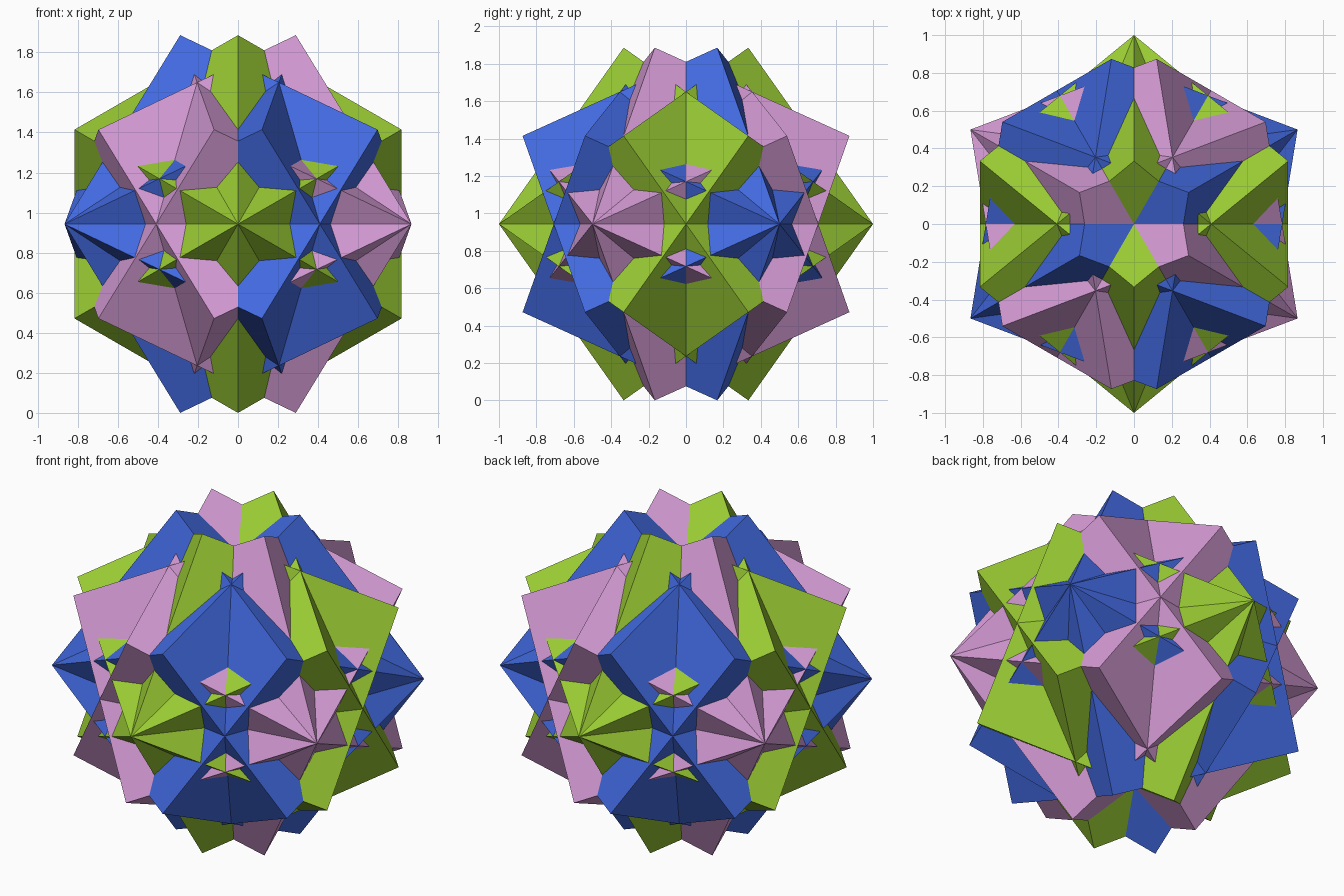
import bpy, bmesh, math
from mathutils import Matrix, Vector

old = bpy.data.objects.get("Cube")
if old:
    bpy.data.objects.remove(old, do_unlink=True)

SIDE = 2 / math.sqrt(3)              # cube with corners at radius 1
CENTRE = Vector((0, 0, 2 * math.sqrt(2) / 3))


def material(name, rgb):
    m = bpy.data.materials.new(name)
    m.use_nodes = True
    m.diffuse_color = (*rgb, 1)
    m.node_tree.nodes["Principled BSDF"].inputs["Base Color"].default_value = (*rgb, 1)
    return m


def diagonal_frame(start):
    """Rotation that stands a cube's long diagonal along the y axis."""
    axes = []
    for k in range(3):
        a = math.radians(start - 120 * k)
        r = math.sqrt(2 / 3)
        axes.append(Vector((r * math.cos(a), 1 / math.sqrt(3), r * math.sin(a))))
    return Matrix(axes).transposed().to_4x4()


def add_cube(name, start, turn, mat):
    bm = bmesh.new()
    place = (Matrix.Translation(CENTRE)
             @ Matrix.Rotation(math.radians(turn), 4, 'Z')
             @ diagonal_frame(start))
    bmesh.ops.create_cube(bm, size=SIDE, matrix=place)
    bmesh.ops.recalc_face_normals(bm, faces=bm.faces)
    mesh = bpy.data.meshes.new(name)
    bm.to_mesh(mesh)
    bm.free()
    mesh.materials.append(mat)
    obj = bpy.data.objects.new(name, mesh)
    bpy.context.collection.objects.link(obj)


# Three colours, each a pair of cubes sharing one long diagonal
colours = [
    ("green", (0.323, 0.600, 0.034), 0),
    ("pink", (0.665, 0.328, 0.665), 60),
    ("blue", (0.054, 0.141, 0.740), -60),
]
for colour, rgb, turn in colours:
    mat = material(colour, rgb)
    add_cube(colour + "_cube_upright", 270, turn, mat)
    add_cube(colour + "_cube_turned", 90, turn, mat)
